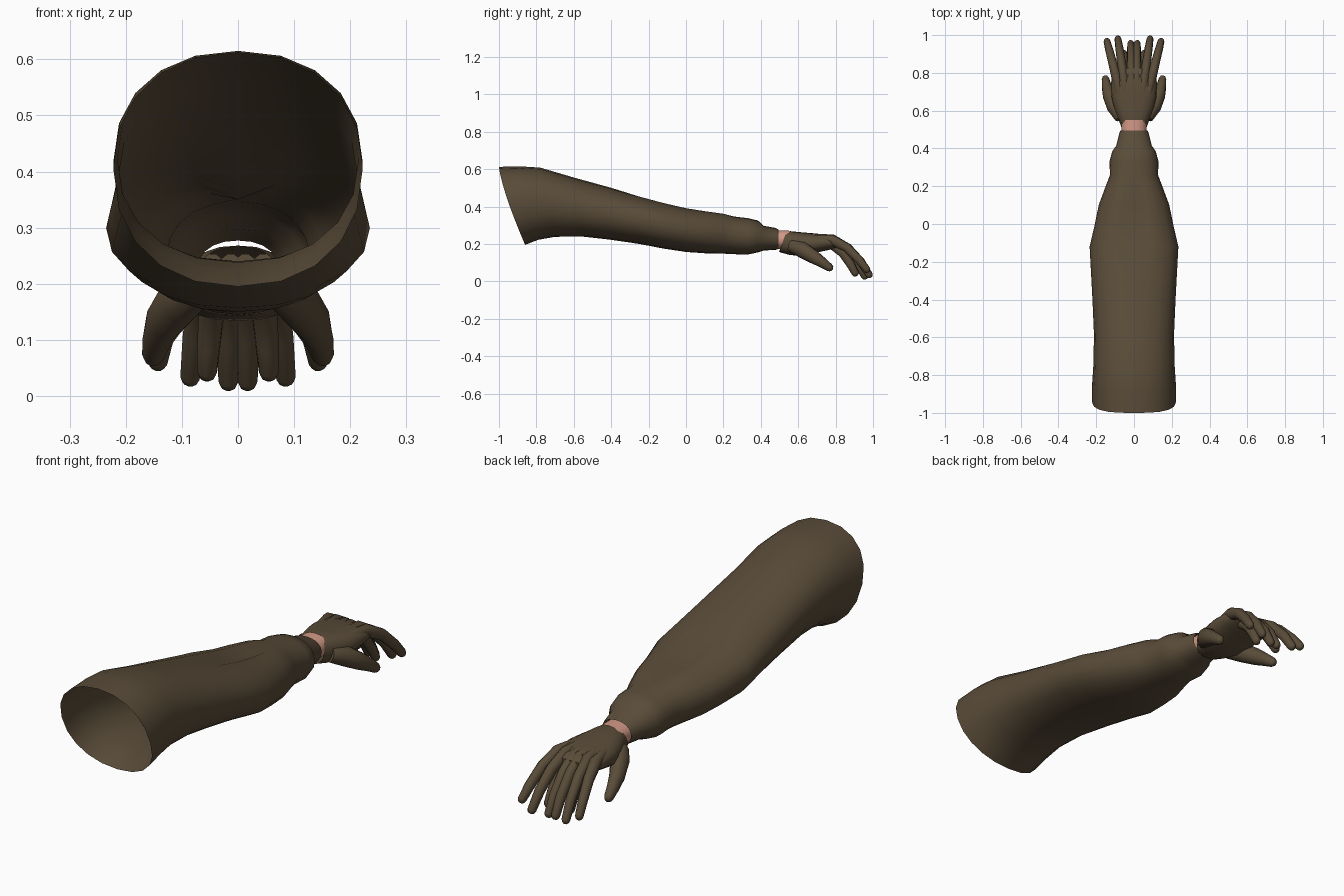
import bpy, bmesh, math
from mathutils import Vector

cube = bpy.data.objects.get("Cube")
if cube:
    bpy.data.objects.remove(cube, do_unlink=True)


def material(name, rgb):
    m = bpy.data.materials.new(name)
    m.use_nodes = True
    m.diffuse_color = (*rgb, 1)
    m.node_tree.nodes["Principled BSDF"].inputs["Base Color"].default_value = (*rgb, 1)
    return m


BROWN = material("dark brown cloth", (0.1, 0.071, 0.04))
SKIN = material("pink skin", (0.65, 0.32, 0.24))


def skin_rings(name, rings, mat, cap_start=False, cap_end=False, angle=50):
    """Join equal rings of points into a smooth tube."""
    bm = bmesh.new()
    rows = [[bm.verts.new(p) for p in ring] for ring in rings]
    n = len(rows[0])
    for a, b in zip(rows, rows[1:]):
        for j in range(n):
            k = (j + 1) % n
            bm.faces.new((a[j], b[j], b[k], a[k]))
    if cap_start:
        bm.faces.new(rows[0])
    if cap_end:
        bm.faces.new(rows[-1][::-1])
    mesh = bpy.data.meshes.new(name)
    bm.to_mesh(mesh)
    bm.free()
    mesh.materials.append(mat)
    ob = bpy.data.objects.new(name, mesh)
    bpy.context.collection.objects.link(ob)
    bpy.ops.object.select_all(action="DESELECT")
    ob.select_set(True)
    bpy.context.view_layer.objects.active = ob
    bpy.ops.object.shade_smooth_by_angle(angle=math.radians(angle))
    return ob


def section(y, shear, w, top, bottom, sides, power=2.2, groove=0.0):
    """Rounded cross-section; shear pushes its lower edge along y."""
    ring = []
    mid, h = (top + bottom) / 2, (top - bottom) / 2
    for j in range(sides):
        a = 2 * math.pi * j / sides
        c, s = math.cos(a), math.sin(a)
        x = math.copysign(abs(c) ** (2 / power), c)
        z = math.copysign(abs(s) ** (2 / power), s)
        dip = groove if s > 0.999 else 0
        ring.append((w * x, y + shear * ((1 - z) / 2) ** 1.3, mid + h * z - dip))
    return ring


def digit(name, path, radii, mat, sides=10):
    """Tapered finger along a path, with a rounded tip."""
    pts = [Vector(p) for p in path]
    end = (pts[-1] - pts[-2]).normalized()
    r = radii[-1]
    pts += [pts[-1] + end * r * 0.6, pts[-1] + end * r * 0.9]
    radii = list(radii) + [r * 0.75, r * 0.35]
    rings = []
    for i, p in enumerate(pts):
        t = (pts[min(i + 1, len(pts) - 1)] - pts[max(i - 1, 0)]).normalized()
        u = t.cross(Vector((0, 0, 1))).normalized()
        v = u.cross(t)
        angles = [2 * math.pi * j / sides for j in range(sides)]
        rings.append([p + (u * math.cos(a) + v * math.sin(a) * 1.1) * radii[i]
                      for a in angles])
    return skin_rings(name, rings, mat, True, True)


# Sleeve: y, shear, half width, top, bottom, groove depth
sleeve = [
    (-1.0, .14, .222, .612, .195, 0), (-.89, .10, .222, .615, .222, 0),
    (-.78, .08, .215, .608, .238, 0), (-.6, .04, .212, .555, .24, 0),
    (-.4, 0, .22, .50, .222, 0), (-.25, 0, .228, .458, .2, .005),
    (-.12, 0, .235, .424, .175, .022), (0, 0, .207, .396, .157, .03),
    (.1, 0, .187, .38, .15, .03), (.2, 0, .15, .366, .148, .015),
    (.26, 0, .127, .346, .145, 0), (.33, 0, .13, .338, .143, 0),
    (.385, 0, .115, .325, .155, 0), (.415, 0, .094, .297, .165, 0),
    (.48, 0, .078, .285, .168, 0), (.495, 0, .072, .277, .174, 0),
]
skin_rings("sleeve", [section(*r[:5], 20, groove=r[5]) for r in sleeve], BROWN)

# Bare wrist between sleeve and glove
skin_rings("wrist", [section(y, 0, .066, .273, .172, 20) for y in (.47, .5, .55)], SKIN)

# Glove body
palm = [
    (.532, -.035, .069, .266, .157), (.56, -.01, .083, .268, .142),
    (.62, 0, .108, .262, .134), (.68, 0, .12, .257, .15),
    (.75, 0, .121, .25, .165), (.8, 0, .114, .238, .176),
    (.825, 0, .09, .222, .19),
]
skin_rings("palm", [section(*r, 20, power=2.5) for r in palm], BROWN, cap_end=True)

# Fingers and thumbs, repeated on both sides
fingers = {
    "outer_finger": ((.075, .68, .226), (.094, .78, .222), (.115, .86, .18),
                     (.132, .925, .115), (.143, .967, .062)),
    "long_finger": ((.045, .68, .232), (.056, .78, .225), (.068, .865, .178),
                    (.078, .935, .105), (.085, .98, .034)),
    "middle_finger": ((.013, .68, .232), (.014, .78, .222), (.015, .85, .175),
                      (.016, .915, .1), (.017, .956, .026)),
    "curled_finger": ((.03, .70, .215), (.04, .78, .2), (.047, .84, .15),
                      (.052, .88, .09), (.055, .905, .043)),
}
for side, sx in (("left", 1), ("right", -1)):
    for name, path in fingers.items():
        digit(f"{side}_{name}", [(sx * x, y, z) for x, y, z in path],
              (.02, .026, .023, .021, .018), BROWN)
    thumb = ((.07, .56, .19), (.104, .62, .17), (.132, .68, .132),
             (.145, .73, .1), (.151, .768, .073))
    digit(f"{side}_thumb", [(sx * x, y, z) for x, y, z in thumb],
          (.03, .04, .034, .026, .02), BROWN)
